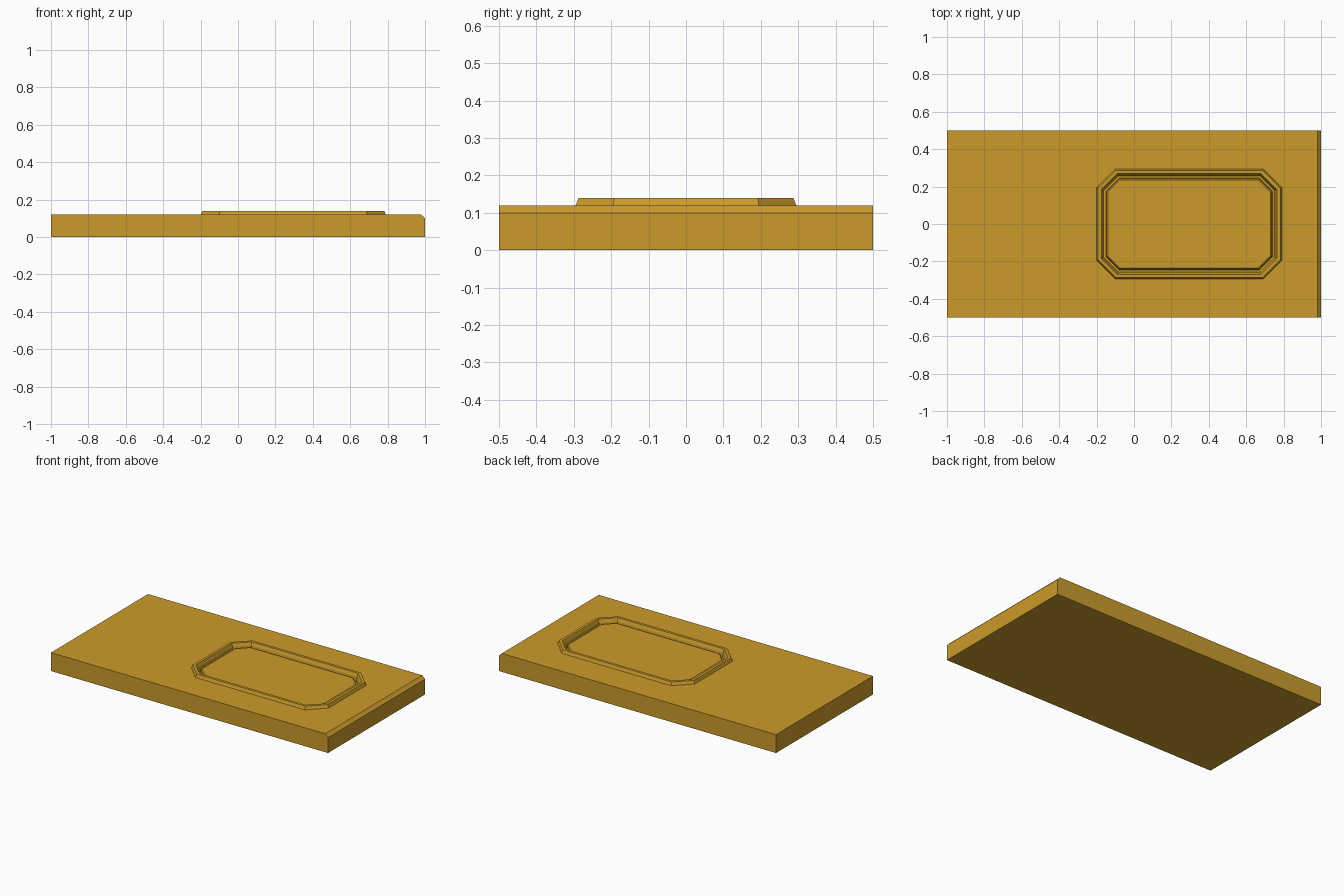
import bpy, bmesh
from math import sqrt

if "Cube" in bpy.data.objects:
    bpy.data.objects.remove(bpy.data.objects["Cube"])


def octagon(inset):
    """Clipped-corner rectangle, offset inward evenly from the frame outline."""
    cx, hx, hy = 0.295, 0.495 - inset, 0.295 - inset
    c = 0.1 - inset * (2 - sqrt(2))
    pts = [(hx, -hy + c), (hx, hy - c), (hx - c, hy), (-hx + c, hy),
           (-hx, hy - c), (-hx, -hy + c), (-hx + c, -hy), (hx - c, -hy)]
    return [(cx + x, y) for x, y in pts]


def bridge(bm, a, b):
    """Quads between two closed loops of equal length."""
    n = len(a)
    for i in range(n):
        j = (i + 1) % n
        bm.faces.new((a[i], a[j], b[j], b[i]))


bm = bmesh.new()

# slab: side profile with one chamfered long-end edge, spanning the width
profile = [(-1, 0.12), (-1, 0), (1, 0), (1, 0.1), (0.98, 0.12)]
front = [bm.verts.new((x, -0.5, z)) for x, z in profile]
back = [bm.verts.new((x, 0.5, z)) for x, z in profile]
bm.faces.new(front)
bm.faces.new(back[::-1])
for i in range(4):
    bm.faces.new((front[i], back[i], back[i + 1], front[i + 1]))

# raised frame, groove and inner panel: (inset, height) cross-section
section = [(0, 0.12), (0.008, 0.14), (0.026, 0.14), (0.034, 0.12),
           (0.038, 0.09), (0.05, 0.09), (0.054, 0.115), (0.06, 0.12)]
loops = [[bm.verts.new((x, y, z)) for x, y in octagon(d)] for d, z in section]
for a, b in zip(loops, loops[1:]):
    bridge(bm, a, b)
bm.faces.new(loops[-1])

# slab top around the frame: four sectors joining rectangle and octagon
o = loops[0]
c = [front[4], back[4], back[0], front[0]]
for k in range(4):
    nxt = (k + 1) % 4
    side = 2 * k
    # side facing the frame, then the clipped corner
    bm.faces.new((c[k], c[nxt], o[side + 1], o[side]))
    bm.faces.new((c[nxt], o[(side + 2) % 8], o[side + 1]))

bmesh.ops.recalc_face_normals(bm, faces=bm.faces)
mesh = bpy.data.meshes.new("slab_with_panel")
bm.to_mesh(mesh)
bm.free()
obj = bpy.data.objects.new("slab_with_panel", mesh)
bpy.context.collection.objects.link(obj)

# warm yellow-brown finish
mat = bpy.data.materials.new("ochre")
mat.diffuse_color = (0.6, 0.33, 0.025, 1)
mat.use_nodes = True
mat.node_tree.nodes["Principled BSDF"].inputs["Base Color"].default_value = mat.diffuse_color
mesh.materials.append(mat)
